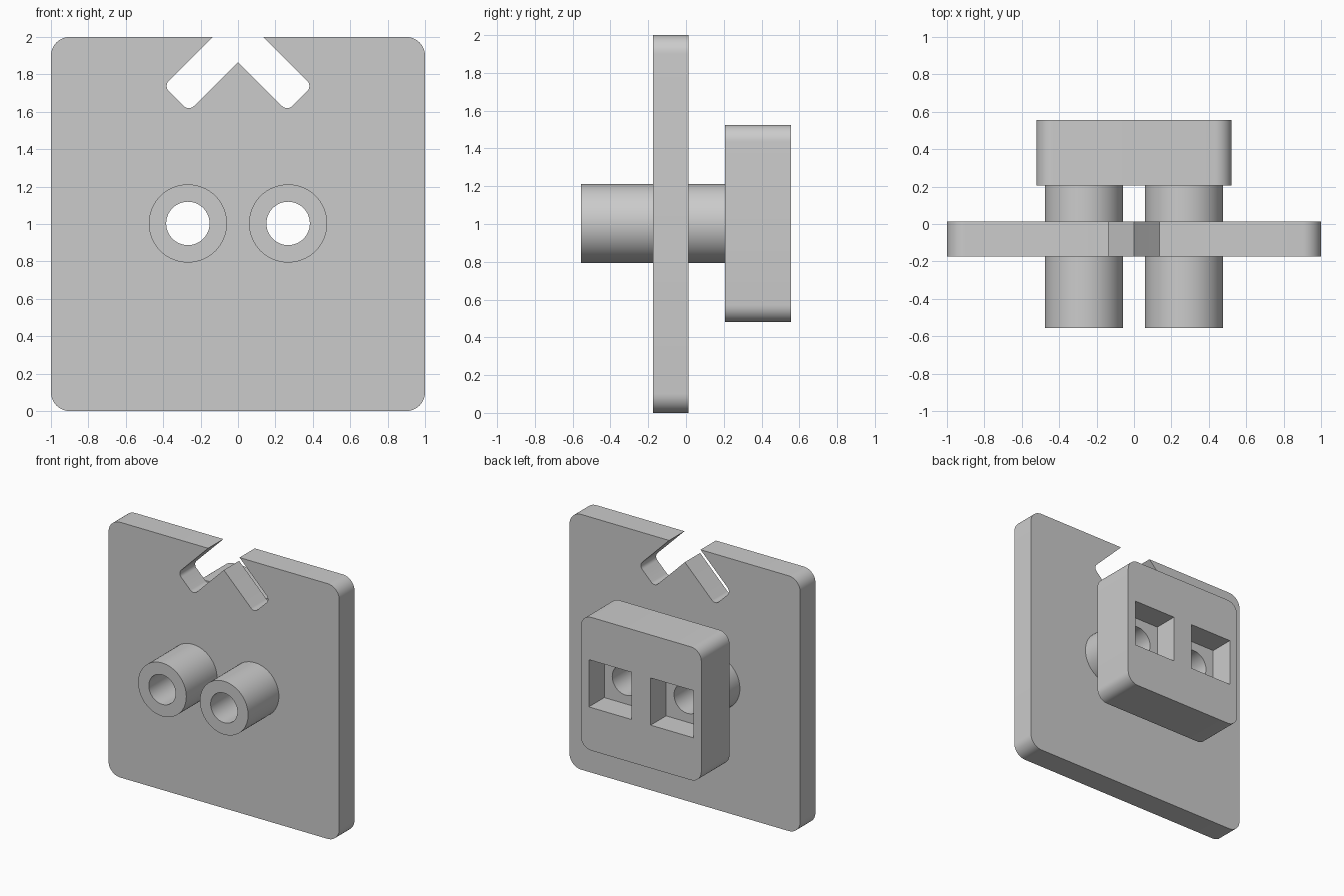
import bpy, bmesh, math
from mathutils import Vector

if "Cube" in bpy.data.objects:
    bpy.data.objects.remove(bpy.data.objects["Cube"])

grey = bpy.data.materials.new("plain grey")
grey.diffuse_color = (0.6, 0.6, 0.6, 1)
grey.use_nodes = True
grey.node_tree.nodes["Principled BSDF"].inputs["Base Color"].default_value = grey.diffuse_color


def rounded(corners, steps=10):
    """Closed outline from (x, z, radius) corners, with arcs at the corners."""
    pts = []
    for i, (x, z, r) in enumerate(corners):
        p = Vector((x, z))
        if r == 0:
            pts.append(p)
            continue
        a = (Vector(corners[i - 1][:2]) - p).normalized()
        b = (Vector(corners[(i + 1) % len(corners)][:2]) - p).normalized()
        half = a.angle(b) / 2
        centre = p + (a + b).normalized() * (r / math.sin(half))
        start = (p + a * (r / math.tan(half)) - centre).normalized()
        end = (p + b * (r / math.tan(half)) - centre).normalized()
        for k in range(steps + 1):
            pts.append(centre + start.slerp(end, k / steps).normalized() * r)
    return pts


def rect(cx, cz, half, r=0):
    return rounded([(cx + sx * half, cz + sz * half, r)
                    for sx, sz in ((-1, -1), (1, -1), (1, 1), (-1, 1))])


def circle(cx, cz, r, n=64):
    return [Vector((cx + r * math.cos(math.tau * k / n),
                    cz + r * math.sin(math.tau * k / n))) for k in range(n)]


def prism(name, outline, y0, y1):
    """Solid made by pushing an x-z outline from y0 to y1."""
    bm = bmesh.new()
    face = bm.faces.new([bm.verts.new((p.x, y0, p.y)) for p in outline])
    new = bmesh.ops.extrude_face_region(bm, geom=[face])["geom"]
    bmesh.ops.translate(bm, vec=(0, y1 - y0, 0),
                        verts=[v for v in new if isinstance(v, bmesh.types.BMVert)])
    bmesh.ops.recalc_face_normals(bm, faces=bm.faces)
    mesh = bpy.data.meshes.new(name)
    bm.to_mesh(mesh)
    bm.free()
    mesh.materials.append(grey)
    ob = bpy.data.objects.new(name, mesh)
    bpy.context.collection.objects.link(ob)
    return ob


def select(ob):
    bpy.ops.object.select_all(action='DESELECT')
    ob.select_set(True)
    bpy.context.view_layer.objects.active = ob


def cut(ob, outline, y0, y1):
    cutter = prism("cutter", outline, y0, y1)
    cutter.hide_render = True
    mod = ob.modifiers.new("cut", 'BOOLEAN')
    mod.operation, mod.solver, mod.object = 'DIFFERENCE', 'EXACT', cutter
    select(ob)
    bpy.ops.object.modifier_apply(modifier=mod.name)
    bpy.data.objects.remove(cutter)


MID, TUBE_X, TUBE_R, BORE_R = 1.003, 0.268, 0.209, 0.116
PLATE_Y, BLOCK_Y, POCKET_Y = (-0.175, 0.014), (0.206, 0.556), 0.365

# Square plate with an upside-down V slot in its top edge
right = [(1, 0, 0.1), (1, 2, 0.1), (0.136, 2, 0),
         (0.398, 1.738, 0.04), (0.263, 1.603, 0.04)]
left = [(-x, z, r) for x, z, r in reversed(right)]
plate = prism("plate", rounded(right + [(0, 1.866, 0)] + left), *PLATE_Y)

# Rear block
block = prism("rear_block", rect(0, MID, 0.522, 0.09), *BLOCK_Y)

# Tubes through the plate, and the bores and square pockets in the block
parts = [plate, block]
for side, sx in (("left", -1), ("right", 1)):
    x = sx * TUBE_X
    cut(plate, circle(x, MID, TUBE_R), -0.4, 0.2)
    cut(block, circle(x, MID, BORE_R), 0.1, 0.5)
    cut(block, rect(x, MID, 0.185), POCKET_Y, 0.7)
    tube = prism(side + "_tube", circle(x, MID, TUBE_R), -0.556, BLOCK_Y[0])
    cut(tube, circle(x, MID, BORE_R), -0.8, 0.4)
    parts.append(tube)

for ob in parts:
    select(ob)
    bpy.ops.object.shade_smooth_by_angle(angle=math.radians(30))
